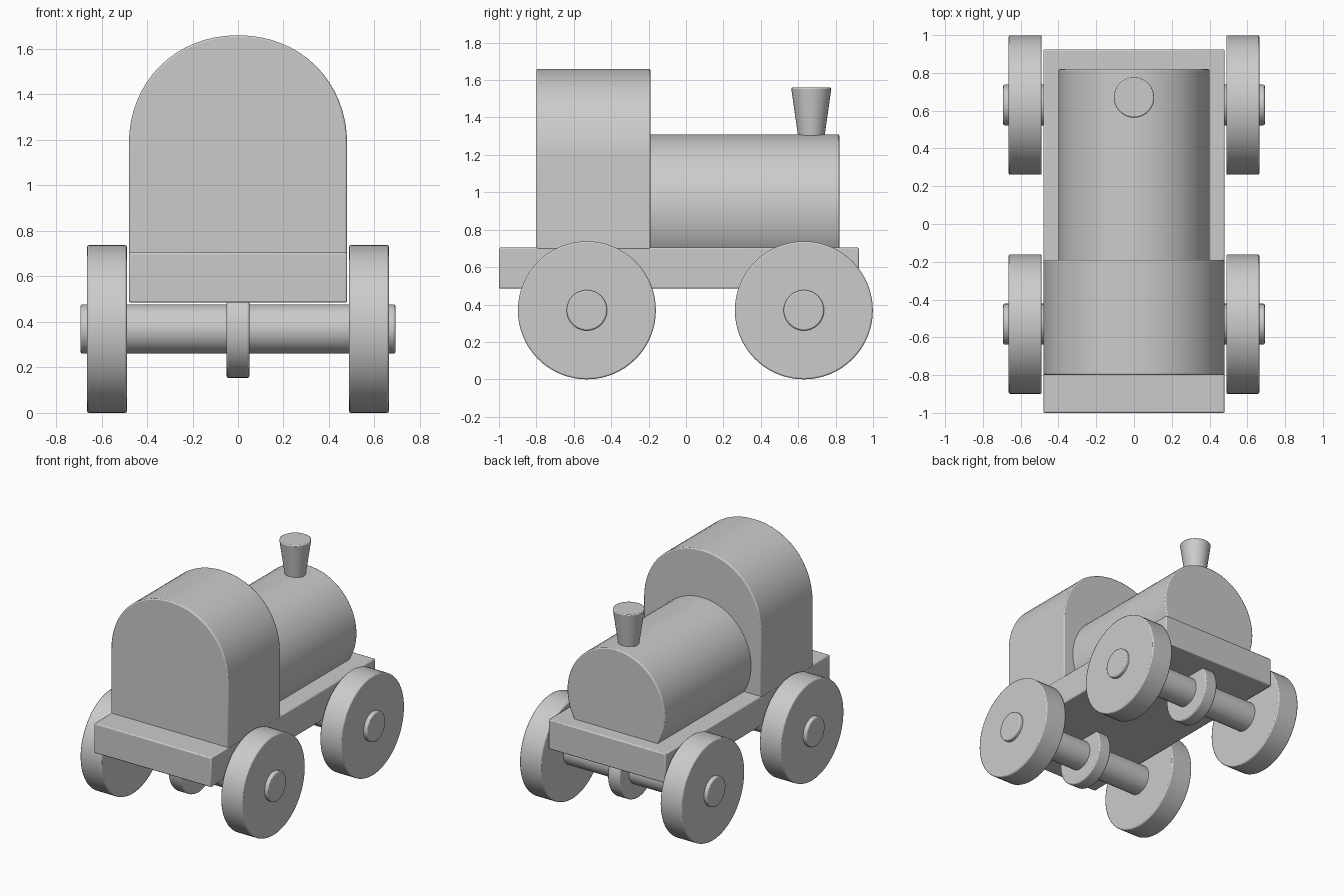
import bpy, bmesh, math
from mathutils import Matrix

cube = bpy.data.objects.get("Cube")
if cube:
    bpy.data.objects.remove(cube, do_unlink=True)

grey = bpy.data.materials.new("plain grey")
grey.use_nodes = True
COLOUR = (0.6, 0.6, 0.6, 1)
grey.diffuse_color = COLOUR
grey.node_tree.nodes["Principled BSDF"].inputs["Base Color"].default_value = COLOUR


def finish(name, bm, bevel):
    """Turn a bmesh into a smooth object with softly rounded edges."""
    bmesh.ops.recalc_face_normals(bm, faces=bm.faces)
    mesh = bpy.data.meshes.new(name)
    bm.to_mesh(mesh)
    bm.free()
    mesh.materials.append(grey)
    obj = bpy.data.objects.new(name, mesh)
    bpy.context.collection.objects.link(obj)
    bpy.ops.object.select_all(action='DESELECT')
    obj.select_set(True)
    bpy.context.view_layer.objects.active = obj
    bpy.ops.object.shade_smooth_by_angle(angle=math.radians(35))
    mod = obj.modifiers.new("soft edges", 'BEVEL')
    mod.width = bevel
    mod.segments = 2
    mod.limit_method = 'ANGLE'
    mod.angle_limit = math.radians(40)
    return obj


def rod(name, axis, centre, length, r1, r2=None, bevel=0.008):
    """Cylinder or cone along the given axis."""
    turn = {'X': Matrix.Rotation(math.pi / 2, 4, 'Y'),
            'Y': Matrix.Rotation(math.pi / 2, 4, 'X'),
            'Z': Matrix.Identity(4)}[axis]
    bm = bmesh.new()
    bmesh.ops.create_cone(bm, cap_ends=True, segments=64, radius1=r1,
                          radius2=r2 or r1, depth=length,
                          matrix=Matrix.Translation(centre) @ turn)
    return finish(name, bm, bevel)


def extrude_y(name, profile, y0, y1, bevel=0.008):
    """Extrude an (x, z) outline from y0 to y1."""
    bm = bmesh.new()
    face = bm.faces.new([bm.verts.new((x, y0, z)) for x, z in profile])
    new = bmesh.ops.extrude_face_region(bm, geom=[face])["geom"]
    bmesh.ops.translate(bm, vec=(0, y1 - y0, 0),
                        verts=[v for v in new if isinstance(v, bmesh.types.BMVert)])
    return finish(name, bm, bevel)


# Chassis board
W, FLOOR, DECK = 0.48, 0.485, 0.705
extrude_y("chassis", [(-W, FLOOR), (W, FLOOR), (W, DECK), (-W, DECK)], -1.0, 0.925)

# Cab with a rounded roof
SPRING, RISE, POWER = 1.18, 0.48, 2 / 2.08
arch = []
for i in range(33):
    a = math.pi * i / 32
    c, s = math.cos(a), math.sin(a)
    arch.append((math.copysign(W * abs(c) ** POWER, c), SPRING + RISE * abs(s) ** POWER))
extrude_y("cab", [(-W, DECK - 0.01), (W, DECK - 0.01)] + arch, -0.80, -0.19)

# Boiler and chimney
rod("boiler", 'Y', (0, 0.31, 0.91), 1.02, 0.40)
rod("chimney", 'Z', (0, 0.67, 1.41), 0.30, 0.065, 0.108)

# Axles, centre collars and wheels
AXLE_Z = 0.369
for end, y in (("front", -0.53), ("rear", 0.63)):
    rod(end + "_axle", 'X', (0, y, AXLE_Z), 1.385, 0.108)
    rod(end + "_collar", 'X', (0, y, AXLE_Z), 0.10, 0.215)
    for side, sign in (("left", 1), ("right", -1)):
        rod(f"{end}_{side}_wheel", 'X', (sign * 0.576, y, AXLE_Z), 0.175, 0.369)
